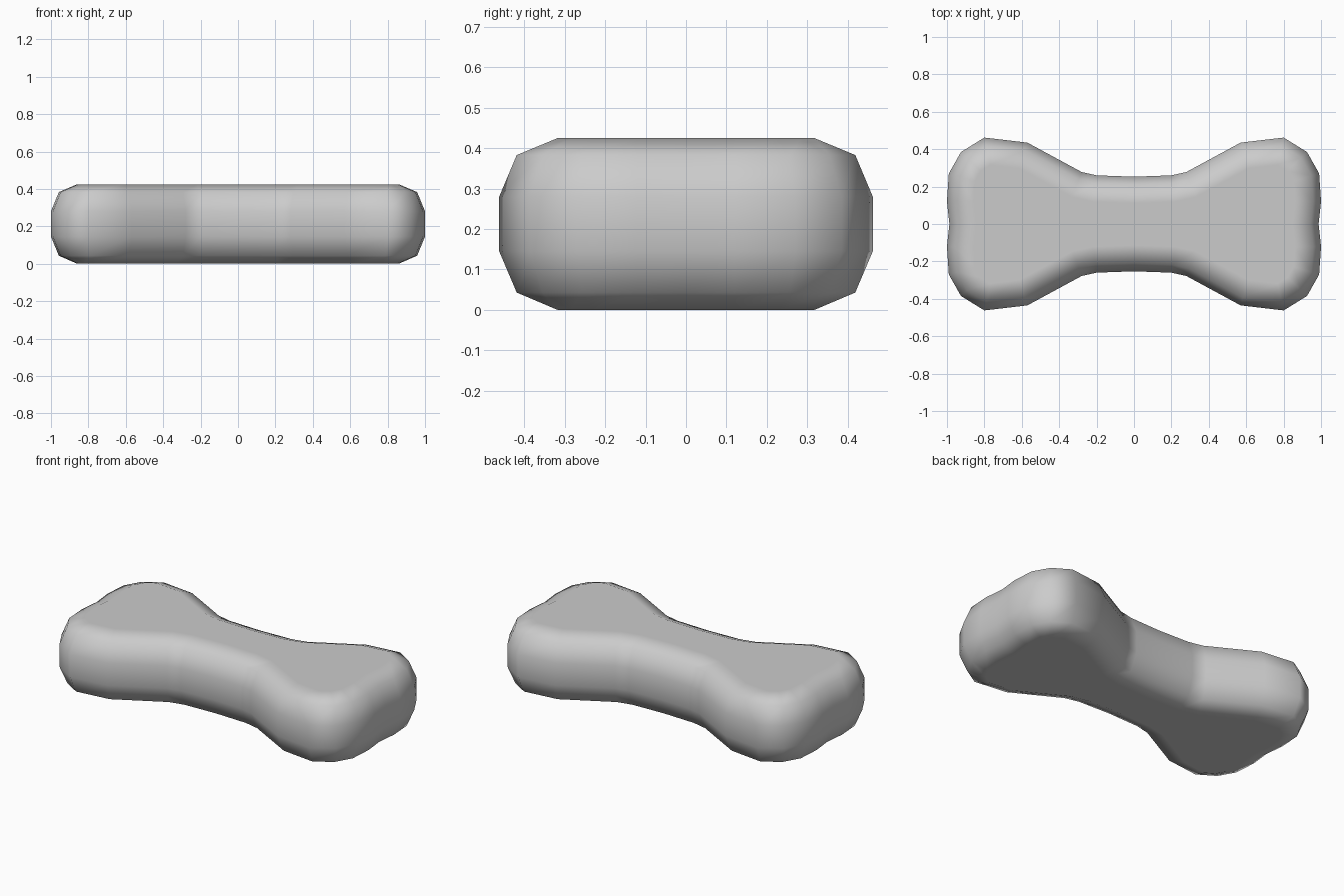
import bpy
import bmesh
from mathutils import Vector

if "Cube" in bpy.data.objects:
    bpy.data.objects.remove(bpy.data.objects["Cube"])

# Quarter outline of the bone, from the end notch round to the waist
quarter = [(0.987, 0), (1.0, 0.12), (0.99, 0.27), (0.925, 0.385), (0.80, 0.462),
           (0.57, 0.435), (0.28, 0.278), (0.20, 0.260), (0.0, 0.253)]
half = quarter + [(-x, y) for x, y in quarter[-2::-1]]
outline = [Vector(p) for p in half + [(x, -y) for x, y in half[-2:0:-1]]]

# Rounded side profile: (inset from outline, height)
profile = [(0.14, 0.0), (0.042, 0.043), (0.0, 0.145),
           (0.0, 0.28), (0.042, 0.383), (0.14, 0.425)]


def inset(points, d):
    """Move a counter-clockwise loop inward by d with mitred corners."""
    result = []
    for i, p in enumerate(points):
        a = (p - points[i - 1]).normalized()
        b = (points[(i + 1) % len(points)] - p).normalized()
        na, nb = Vector((-a.y, a.x)), Vector((-b.y, b.x))
        result.append(p + (na + nb) * d / (1 + na.dot(nb)))
    return result


# Stack the rings, bridge them and cap both ends
bm = bmesh.new()
rings = [[bm.verts.new((p.x, p.y, z)) for p in inset(outline, d)] for d, z in profile]
n = len(outline)
for low, high in zip(rings, rings[1:]):
    for i in range(n):
        j = (i + 1) % n
        bm.faces.new((low[i], low[j], high[j], high[i]))
bm.faces.new(rings[0][::-1])
bm.faces.new(rings[-1])
for f in bm.faces:
    f.smooth = True

mesh = bpy.data.meshes.new("bone_body")
bm.to_mesh(mesh)
bm.free()
bone = bpy.data.objects.new("bone_body", mesh)
bpy.context.collection.objects.link(bone)

# Keep the large caps shading flat while the rim stays smooth
weighted = bone.modifiers.new("weighted_normals", 'WEIGHTED_NORMAL')
weighted.weight = 80
